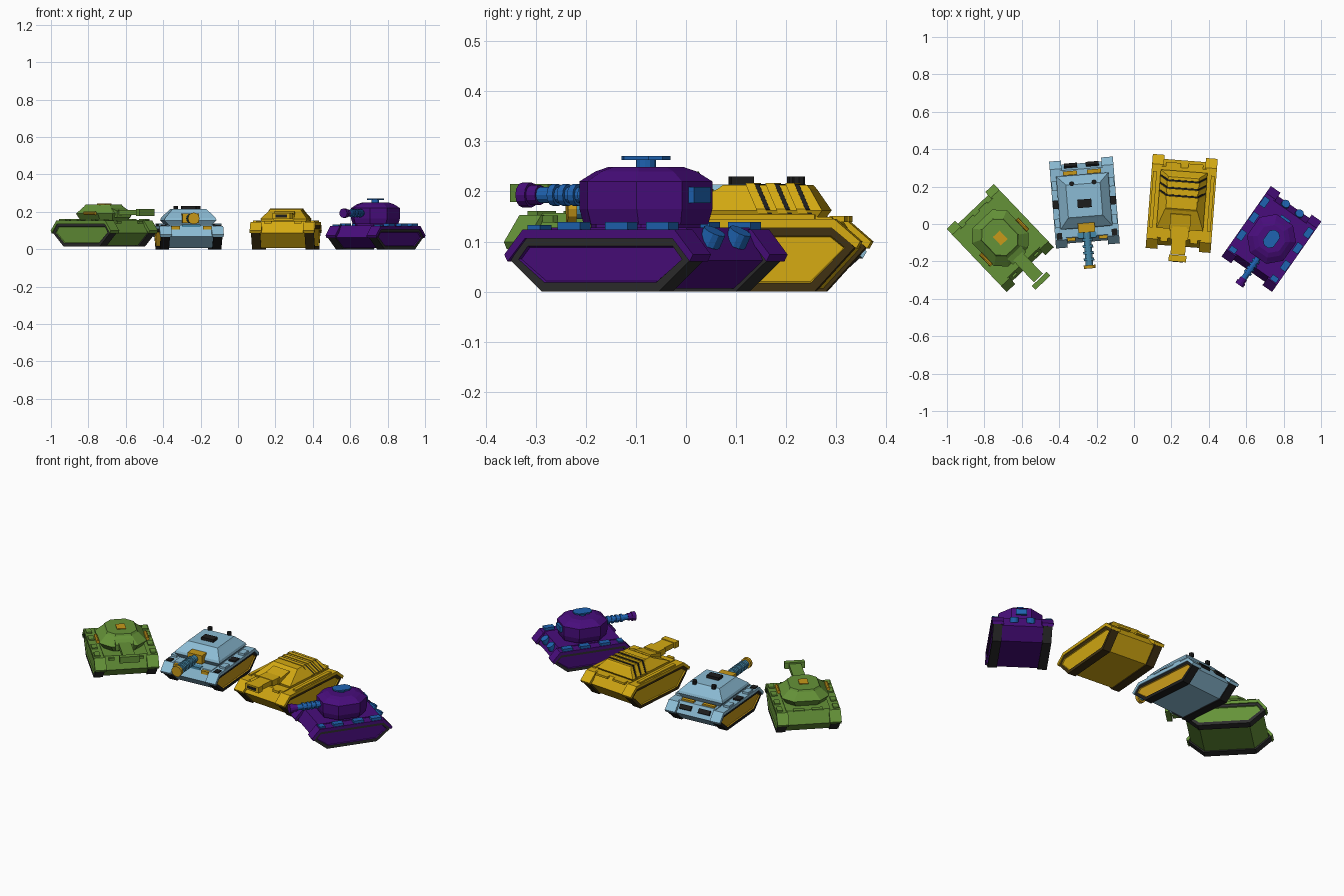
import bpy, bmesh, math
from mathutils import Matrix, Vector

if "Cube" in bpy.data.objects:
    bpy.data.objects.remove(bpy.data.objects["Cube"])


def material(name, r, g, b):
    m = bpy.data.materials.new(name)
    m.diffuse_color = (r, g, b, 1)
    m.use_nodes = True
    m.node_tree.nodes["Principled BSDF"].inputs["Base Color"].default_value = m.diffuse_color
    return m


GREEN = material("olive_green", 0.13, 0.29, 0.04)
SKY = material("light_blue", 0.26, 0.50, 0.66)
GOLD = material("yellow", 0.66, 0.40, 0.006)
PURPLE = material("purple", 0.065, 0.004, 0.20)
BLUE = material("blue", 0.013, 0.125, 0.44)
STEEL = material("steel_blue", 0.06, 0.25, 0.40)
AMBER = material("amber", 0.58, 0.32, 0.01)
GREY = material("dark_grey", 0.026, 0.026, 0.026)
BLACK = material("near_black", 0.012, 0.012, 0.012)
BROWN = material("dark_brown", 0.05, 0.03, 0.006)

M = Matrix()      # placement of the tank being built
PREFIX = ""


def finish(bm, name, *mats):
    bmesh.ops.recalc_face_normals(bm, faces=bm.faces)
    bm.transform(M)
    me = bpy.data.meshes.new(PREFIX + name)
    bm.to_mesh(me)
    bm.free()
    for m in mats:
        me.materials.append(m)
    ob = bpy.data.objects.new(PREFIX + name, me)
    bpy.context.collection.objects.link(ob)
    return ob


def skin(rings):
    """Closed solid through a list of equal-length rings."""
    bm = bmesh.new()
    vs = [[bm.verts.new(p) for p in r] for r in rings]
    n = len(vs[0])
    for a, b in zip(vs, vs[1:]):
        for i in range(n):
            j = (i + 1) % n
            bm.faces.new((a[i], a[j], b[j], b[i]))
    caps = [bm.faces.new(vs[0]), bm.faces.new(vs[-1])]
    return bm, caps


def prism(name, pts, x0, x1, mat):
    """Side profile (y, z) extruded across x."""
    bm, _ = skin([[(x, y, z) for y, z in pts] for x in (x0, x1)])
    return finish(bm, name, mat)


def loft(name, levels, mat):
    """Stacked plan outlines: (z, half width, y0, y1, corner cut)."""
    rings = []
    for z, w, a, b, c in levels:
        if c:
            p = [(w, a + c), (w, b - c), (w - c, b), (c - w, b),
                 (-w, b - c), (-w, a + c), (c - w, a), (w - c, a)]
        else:
            p = [(w, a), (w, b), (-w, b), (-w, a)]
        rings.append([(x, y, z) for x, y in p])
    bm, _ = skin(rings)
    return finish(bm, name, mat)


def box(name, x, y, z, sx, sy, sz, mat, tilt=0):
    bm = bmesh.new()
    bmesh.ops.create_cube(bm, size=1)
    bm.transform(Matrix.Translation((x, y, z)) @ Matrix.Rotation(tilt, 4, 'X')
                 @ Matrix.Diagonal((sx, sy, sz, 1)))
    return finish(bm, name, mat)


def tube(name, x, y, z, r, length, mat, axis='Y', sides=12, tilt=0):
    bm = bmesh.new()
    bmesh.ops.create_cone(bm, cap_ends=True, segments=sides, radius1=r, radius2=r, depth=length)
    rot = Matrix.Rotation(math.pi / 2 if axis == 'Y' else tilt, 4, 'X')
    bm.transform(Matrix.Translation((x, y, z)) @ rot)
    return finish(bm, name, mat)


def place(prefix, x, y, z, degrees):
    global M, PREFIX
    PREFIX = prefix + "_tank_"
    M = Matrix.Translation((x, y, z)) @ Matrix.Rotation(math.radians(degrees), 4, 'Z')


def chassis(body, rim, hub, L, top, bottom, tip, h, W):
    """Tracks, fenders and hull; L/top/bottom are half lengths."""
    t = 0.055
    hexa = [(-L + .012, tip), (-top, h - .016), (top, h - .016),
            (L - .012, tip), (bottom, 0), (-bottom, 0)]
    roof = [(-L, tip + .012), (-top, h), (top, h), (L, tip + .012),
            (L - .008, tip - .002), (top - .005, h - .018),
            (-top + .005, h - .018), (-L + .008, tip - .002)]
    for side, s in (("left", 1), ("right", -1)):
        x0, x1 = s * (W - t), s * (W - .006)
        bm, caps = skin([[(x, y, z) for y, z in hexa] for x in (x0, x1)])
        bmesh.ops.recalc_face_normals(bm, faces=bm.faces)
        bmesh.ops.inset_region(bm, faces=[caps[1]], thickness=0.019, depth=0)
        caps[1].material_index = 1
        bmesh.ops.inset_region(bm, faces=[caps[1]], thickness=0.003, depth=-0.006)
        finish(bm, side + "_track", rim, hub)
        prism(side + "_fender", roof, s * (W - t - .008), s * W, body)
    d = .022
    prism("hull", [(-L + d, tip), (-top + .01, h + .004), (top - .01, h + .004),
                   (L - d, tip), (bottom - .005, .006), (-bottom + .005, .006)],
          -(W - t), W - t, body)


def fender_blocks(W, ys, z, size, mat, name="fender_box"):
    for s in (1, -1):
        for y in ys:
            box(name, s * (W - .022), y, z, size[0], size[1], size[2], mat)


# ---------- green tank: faceted turret, flat wide gun ----------
place("green", -0.715, -0.075, 0.015, 43.6)
chassis(GREEN, GREY, GREEN, .233, .19, .14, .072, .138, .174)
fender_blocks(.174, (-.15, -.05, .06, .15), .14, (.03, .05, .012), GREEN)
loft("turret", [(.135, .10, -.12, .12, .045), (.175, .128, -.14, .14, .055),
                (.215, .085, -.095, .105, .04), (.225, .08, -.09, .10, .04)], GREEN)
box("hatch", 0, 0, .226, .05, .062, .006, AMBER)
prism("mantlet", [(-.15, .155), (-.15, .19), (-.09, .21), (-.06, .15)], -.05, .05, GREEN)
box("barrel", 0, -.21, .182, .066, .17, .026, GREEN)
box("muzzle", 0, -.316, .182, .11, .028, .036, GREEN)
for s in (1, -1):
    tube("side_rod", s * .135, -.03, .178, .010, .085, AMBER, sides=8)
    box("front_lamp", s * .08, -.195, .13, .03, .012, .014, GREEN)
    box("rear_vent", s * .05, .175, .142, .06, .03, .008, GREEN)

# ---------- light blue tank: boxy turret, ringed gun ----------
place("light_blue", -0.265, 0.115, 0, 4.6)
chassis(SKY, BLACK, AMBER, .233, .19, .145, .068, .125, .171)
loft("turret", [(.125, .112, -.115, .135, 0), (.155, .140, -.135, .15, 0),
                (.168, .135, -.13, .145, 0), (.205, .10, -.085, .11, 0),
                (.214, .092, -.075, .10, 0)], SKY)
box("hatch", 0, -.005, .222, .075, .045, .016, BLACK)
for s in (1, -1):
    tube("roof_vent", s * .06, .105, .219, .013, .022, BLACK, axis='Z', sides=8)
    box("rear_panel", s * .065, .163, .133, .075, .022, .01, AMBER)
    box("rear_grille", s * .058, .203, .108, .07, .026, .012, BLACK, tilt=-.9)
    box("side_pad", s * .15, 0, .128, .04, .045, .012, BLACK)
    box("front_lamp", s * .085, -.19, .115, .045, .02, .018, AMBER)
    box("fender_plate", s * .148, -.17, .127, .03, .035, .008, BLACK)
    for y in (-.10, .10):
        box("fender_box", s * .15, y, .13, .035, .05, .014, SKY)
box("mantlet", 0, -.135, .165, .09, .05, .05, AMBER)
box("front_plate", 0, -.175, .125, .10, .03, .014, STEEL)
tube("barrel", 0, -.24, .165, .02, .20, STEEL)
for y in (-.20, -.235, -.27, -.305):
    tube("barrel_ring", 0, y, .165, .028, .015, STEEL)
tube("muzzle", 0, -.345, .165, .031, .018, AMBER)

# ---------- yellow tank: long wedge turret, banded rear, box gun ----------
place("yellow", 0.255, 0.11, 0, -4.4)
chassis(GOLD, BROWN, GOLD, .252, .20, .16, .088, .145, .174)
loft("turret", [(.14, .115, -.135, .155, 0), (.162, .125, -.14, .172, 0),
                (.205, .088, -.04, .145, 0), (.213, .082, -.03, .138, 0)], GOLD)
for i, y in enumerate((.015, .055, .095)):
    for j, (width, off, mat) in enumerate(((.018, 0, GOLD), (.009, .018, BLACK))):
        a = y + off
        g = .004 - j * .002
        loft("turret_band", [(.155, .121 + g, a + .03, a + .03 + width, 0),
                             (.165, .122 + g, a + .025, a + .025 + width, 0),
                             (.205, .089 + g, a + .005, a + .005 + width, 0),
                             (.213 + g, .082 + g, a, a + width, 0)], mat)
prism("mantlet", [(-.15, .155), (-.15, .185), (-.06, .205), (-.04, .15)], -.055, .055, GOLD)
box("barrel", 0, -.20, .178, .078, .15, .028, GOLD)
box("barrel_sleeve", 0, -.165, .178, .098, .06, .034, GOLD)
box("muzzle", 0, -.295, .178, .094, .035, .034, GOLD)
box("bore", 0, -.313, .178, .06, .003, .016, BLACK)
for s in (1, -1):
    box("front_lamp", s * .08, -.20, .145, .04, .02, .014, GOLD)
    box("fender_rail", s * .155, .01, .149, .02, .30, .01, GOLD)
    box("rear_box", s * .06, .20, .145, .08, .03, .012, GOLD)

# ---------- purple tank: round octagonal turret, blue fittings ----------
place("purple", 0.735, -0.08, 0, -35)
chassis(PURPLE, GREY, PURPLE, .230, .185, .142, .062, .124, .165)
fender_blocks(.165, (-.075, .04, .14), .131, (.036, .055, .016), BLUE)
loft("turret_base", [(.122, .095, -.095, .095, .04), (.138, .095, -.095, .095, .04)], PURPLE)
loft("turret", [(.134, .108, -.118, .118, .06), (.165, .118, -.125, .125, .065),
                (.22, .118, -.125, .125, .065), (.24, .09, -.095, .095, .05),
                (.249, .07, -.07, .07, .04)], PURPLE)
tube("hatch_neck", 0, 0, .255, .02, .016, BLUE, axis='Z')
loft("hatch_disc", [(.263, .034, -.05, .05, .02), (.271, .034, -.05, .05, .02)], BLUE)
box("turret_rear_box", 0, .127, .193, .06, .022, .032, BLUE)
tube("barrel", 0, -.20, .193, .016, .18, BLUE)
for y in (-.145, -.17, -.195, -.22):
    tube("barrel_ring", 0, y, .193, .022, .014, BLUE)
tube("muzzle", 0, -.29, .193, .025, .022, PURPLE)
tube("muzzle_collar", 0, -.268, .193, .020, .022, PURPLE)
for s in (1, -1):
    tube("rear_drum", s * .045, .192, .108, .023, .03, BLUE, axis='Z', tilt=-.5)
    box("front_bracket", s * .135, -.165, .128, .04, .03, .01, BLUE)
